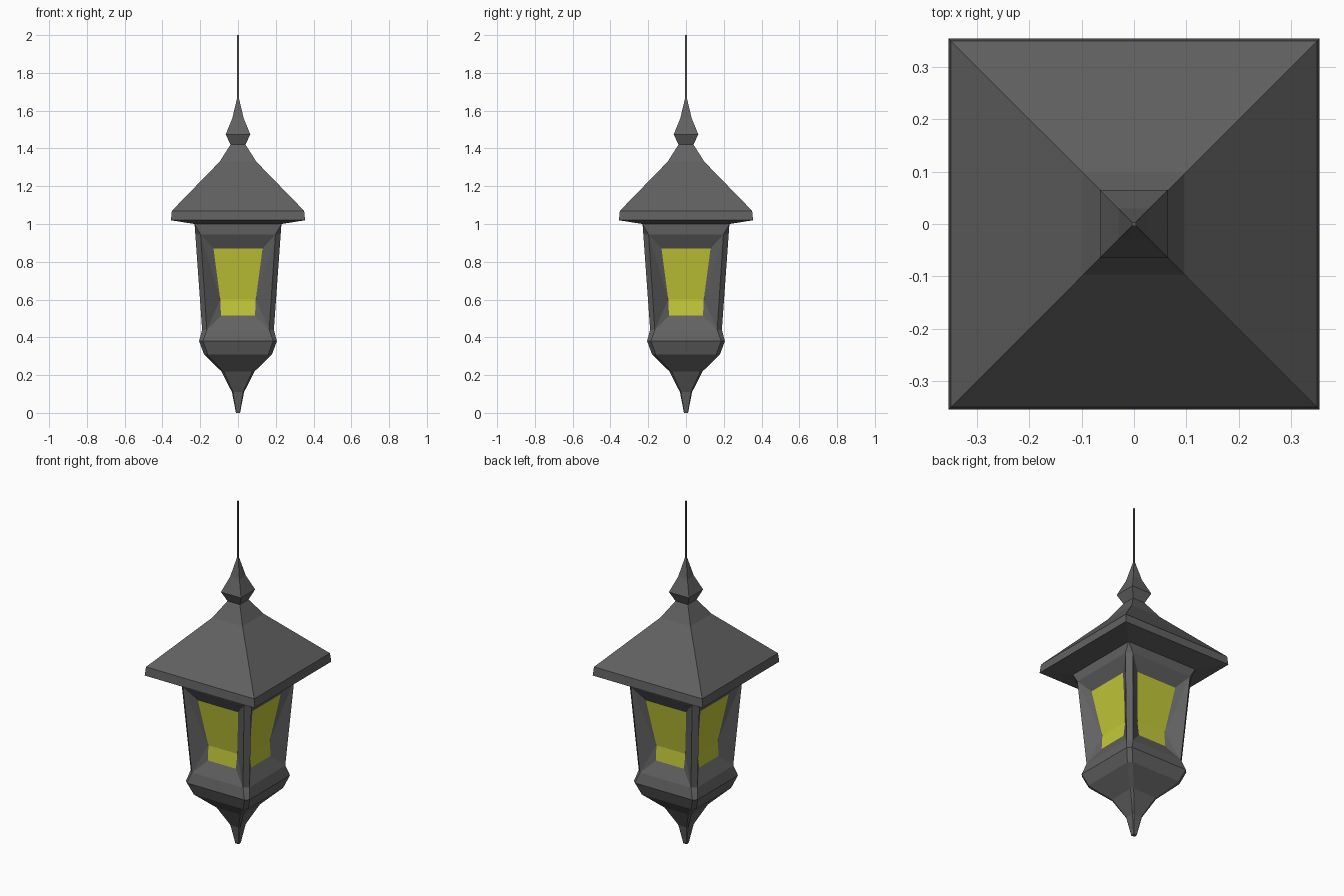
import bpy, bmesh
from math import radians
from mathutils import Matrix, Vector

if "Cube" in bpy.data.objects:
    bpy.data.objects.remove(bpy.data.objects["Cube"])


def material(name, color):
    m = bpy.data.materials.new(name)
    m.diffuse_color = color
    m.use_nodes = True
    m.node_tree.nodes["Principled BSDF"].inputs["Base Color"].default_value = m.diffuse_color
    return m


IRON = material("dark_iron", (0.12, 0.12, 0.12, 1))
GLASS = material("yellow_glass", (0.55, 0.58, 0.04, 1))


def four_sides(name, faces, mat):
    """Turn the faces of the front side around z four times and weld them."""
    bm = bmesh.new()
    for k in range(4):
        rot = Matrix.Rotation(radians(90 * k), 3, 'Z')
        for f in faces:
            bm.faces.new([bm.verts.new(rot @ Vector(p)) for p in f])
    bmesh.ops.remove_doubles(bm, verts=bm.verts, dist=0.0005)
    me = bpy.data.meshes.new(name)
    bm.to_mesh(me)
    bm.free()
    me.materials.append(mat)
    ob = bpy.data.objects.new(name, me)
    bpy.context.collection.objects.link(ob)
    return ob


def strip(rings, skip=()):
    """Front faces and right-hand corner chamfers; rings are (z, half, chamfer)."""
    faces = []
    for i, (a, b) in enumerate(zip(rings, rings[1:])):
        (z0, r0, c0), (z1, r1, c1) = a, b
        x0, x1 = r0 - c0, r1 - c1
        if i not in skip:
            faces.append([(-x0, -r0, z0), (x0, -r0, z0), (x1, -r1, z1), (-x1, -r1, z1)])
        if c0 or c1:
            faces.append([(x0, -r0, z0), (r0, -x0, z0), (r1, -x1, z1), (x1, -r1, z1)])
    return faces


# roof with finial: square profile from the soffit up to the tip
roof = [(1.0, .23), (1.02, .355), (1.07, .35), (1.33, .097), (1.42, .04),
        (1.475, .065), (1.56, .03), (1.67, .004)]
four_sides("roof", strip([(z, r, 0) for z, r in roof]), IRON)

# hanging rod
rod = strip([(1.67, .004, 0), (2.0, .004, 0)])
rod.append([(0, 0, 2.0), (-.004, -.004, 2.0), (.004, -.004, 2.0)])
four_sides("hanging_rod", rod, IRON)

# body: chamfered square profile, window opening left out of ring 5
body = [(0, .011, .002), (.11, .032, .006), (.22, .088, .012), (.31, .18, .02),
        (.38, .206, .02), (.44, .19, .025), (.945, .226, .028), (1.0, .23, 0)]
faces = strip(body, skip=(5,))
faces.append([(0, 0, 0), (.009, -.011, 0), (-.009, -.011, 0)])
faces.append([(0, 0, 0), (.011, -.009, 0), (.009, -.011, 0)])

# splayed reveals from the posts in to the recessed glass
lo, hi = (.165, -.19, .44), (.198, -.226, .945)
g0, g1, g2 = (.09, -.148, .515), (.094, -.14, .60), (.13, -.185, .87)


def flip(p):
    return (-p[0], p[1], p[2])


faces += [[flip(lo), lo, g0, flip(g0)], [flip(g2), g2, hi, flip(hi)]]
for tri in ([lo, g1, g0], [lo, hi, g1], [hi, g2, g1]):
    faces.append(tri)
    faces.append([flip(p) for p in reversed(tri)])
four_sides("lantern_body", faces, IRON)

# glass panes, bent near the bottom
four_sides("window_panes", [[flip(g0), g0, g1, flip(g1)],
                            [flip(g1), g1, g2, flip(g2)]], GLASS)
